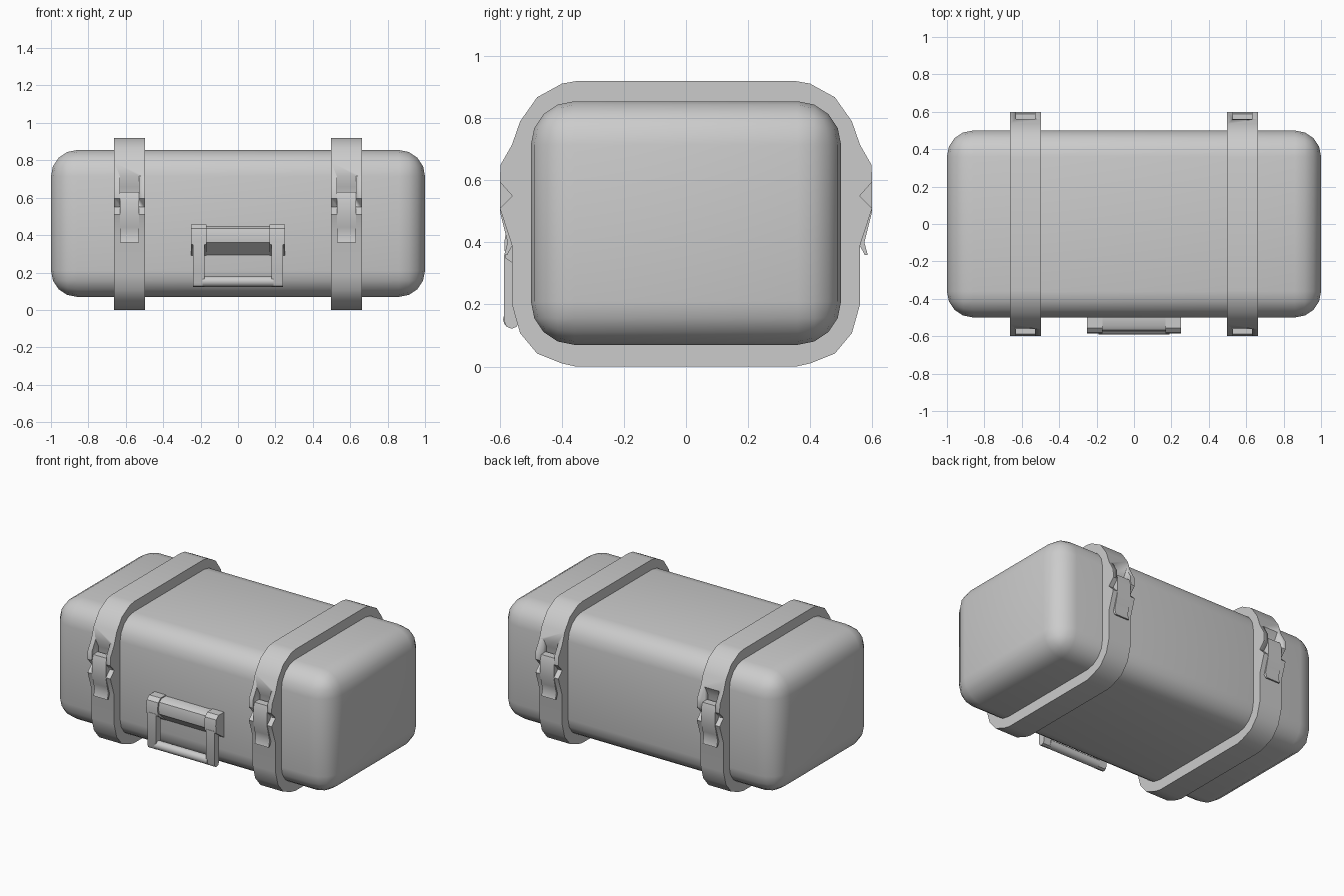
import bpy, bmesh, math

if "Cube" in bpy.data.objects:
    bpy.data.objects.remove(bpy.data.objects["Cube"])


def finish(name, bm, angle=35):
    bmesh.ops.recalc_face_normals(bm, faces=bm.faces)
    mesh = bpy.data.meshes.new(name)
    bm.to_mesh(mesh)
    bm.free()
    ob = bpy.data.objects.new(name, mesh)
    bpy.context.collection.objects.link(ob)
    bpy.ops.object.select_all(action='DESELECT')
    ob.select_set(True)
    bpy.context.view_layer.objects.active = ob
    bpy.ops.object.shade_smooth_by_angle(angle=math.radians(angle))
    return ob


def prism(name, pts, x0, x1):
    """Extrude a (y, z) profile along x."""
    bm = bmesh.new()
    a = [bm.verts.new((x0, y, z)) for y, z in pts]
    b = [bm.verts.new((x1, y, z)) for y, z in pts]
    n = len(pts)
    bm.faces.new(a)
    bm.faces.new(b)
    for i in range(n):
        j = (i + 1) % n
        bm.faces.new((a[i], a[j], b[j], b[i]))
    return finish(name, bm)


def rod(name, x0, x1, y, z, r, sides=12):
    pts = [(y + r * math.cos(math.tau * i / sides),
            z + r * math.sin(math.tau * i / sides)) for i in range(sides)]
    return prism(name, pts, x0, x1)


# Rounded case body
bm = bmesh.new()
bmesh.ops.create_cube(bm, size=1)
for v in bm.verts:
    v.co = (v.co.x * 2, v.co.y, 0.4625 + v.co.z * 0.785)
bmesh.ops.bevel(bm, geom=bm.edges[:], offset=0.14, segments=4,
                profile=0.5, affect='EDGES')
finish("case_body", bm, 40)

# Strap outline: right half from bottom to top, with the notched clasp bump
half = [(0.355, 0), (0.40, 0.01), (0.48, 0.042), (0.535, 0.108), (0.561, 0.2),
        (0.561, 0.39), (0.6, 0.51), (0.56, 0.55), (0.6, 0.595), (0.598, 0.65),
        (0.561, 0.715), (0.535, 0.79), (0.48, 0.868), (0.40, 0.912),
        (0.355, 0.92)]
outer = half + [(-y, z) for y, z in reversed(half)]
inner = [(max(-0.485, min(0.485, y * 0.86)), 0.46 + (z - 0.46) * 0.82)
         for y, z in outer]
slot = [(0.64, 0.72), (0.561, 0.718), (0.53, 0.66), (0.53, 0.56), (0.64, 0.54)]
latch = [(0.54, 0.63), (0.588, 0.63), (0.6, 0.59), (0.6, 0.50), (0.585, 0.44),
         (0.575, 0.40), (0.586, 0.36), (0.576, 0.36), (0.55, 0.41),
         (0.535, 0.55)]


def strap(name, x0, x1):
    bm = bmesh.new()
    loops = [[bm.verts.new((x, y, z)) for y, z in prof]
             for x, prof in ((x0, outer), (x1, outer), (x1, inner), (x0, inner))]
    n = len(outer)
    for k in range(4):
        p, q = loops[k], loops[(k + 1) % 4]
        for i in range(n):
            j = (i + 1) % n
            bm.faces.new((p[i], p[j], q[j], q[i]))
    return finish(name, bm, 35)


for sx, side in ((-1, "left"), (1, "right")):
    cx = sx * 0.58
    ring = strap("strap_" + side, cx - 0.082, cx + 0.082)
    for sy, face in ((-1, "front"), (1, "back")):
        # Slot cut into the strap for the clasp
        cutter = prism("slot_cutter", [(sy * y, z) for y, z in slot],
                       cx - 0.052, cx + 0.052)
        cutter.hide_render = True
        mod = ring.modifiers.new("slot", 'BOOLEAN')
        mod.operation = 'DIFFERENCE'
        mod.solver = 'EXACT'
        mod.object = cutter
        bpy.context.view_layer.objects.active = ring
        bpy.ops.object.modifier_apply(modifier=mod.name)
        bpy.data.objects.remove(cutter)
        # Clasp lever
        prism(f"clasp_{side}_{face}", [(sy * y, z) for y, z in latch],
              cx - 0.05, cx + 0.05)

# Handle mount: centre hinge cover with raised end blocks
prism("handle_hinge_cover", [(-0.49, 0.45), (-0.545, 0.45), (-0.568, 0.435),
                             (-0.576, 0.40), (-0.572, 0.36), (-0.49, 0.285)],
      -0.17, 0.17)
for sx, side in ((-1, "left"), (1, "right")):
    x0, x1 = sorted((sx * 0.168, sx * 0.25))
    prism("handle_mount_" + side,
          [(-0.49, 0.457), (-0.555, 0.457), (-0.58, 0.435), (-0.586, 0.40),
           (-0.583, 0.35), (-0.49, 0.285)], x0, x1)
    # Handle arm
    x0, x1 = sorted((sx * 0.18, sx * 0.24))
    prism("handle_arm_" + side,
          [(-0.586, 0.36), (-0.586, 0.145), (-0.578, 0.128), (-0.562, 0.122),
           (-0.546, 0.128), (-0.538, 0.145), (-0.538, 0.36)], x0, x1)
# Hand grip
rod("handle_grip", -0.19, 0.19, -0.562, 0.152, 0.028)
